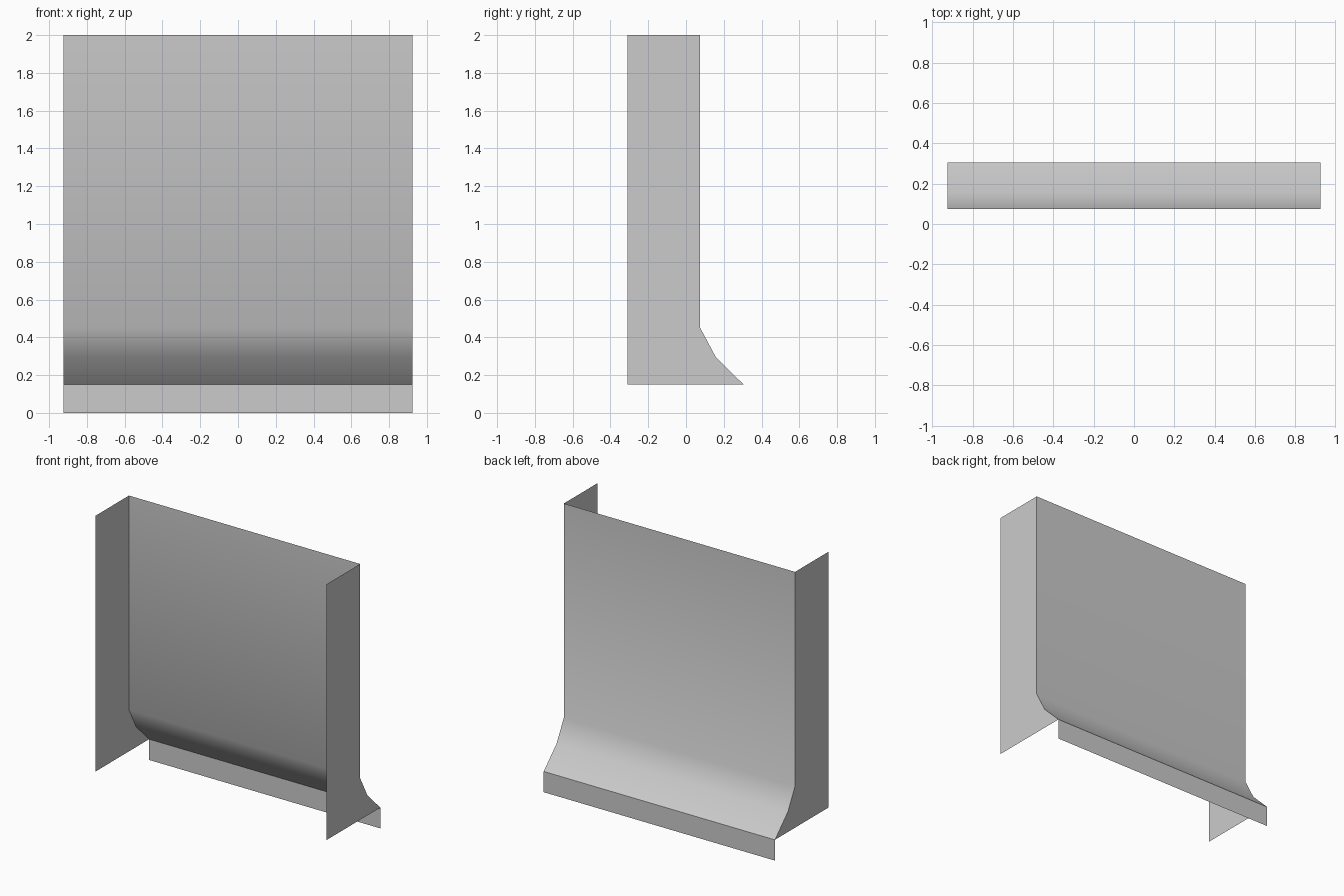
import bpy, math

cube = bpy.data.objects.get("Cube")
if cube:
    bpy.data.objects.remove(cube, do_unlink=True)

HALF_WIDTH = 0.925
FRONT, BACK = -0.31, 0.305
SKIRT_TOP, TOP = 0.15, 2.0
# Back sheet outline in (y, z): straight wall, then a curved flare
flare = [(0.075, TOP), (0.075, 0.45), (0.158, 0.295), (BACK, SKIRT_TOP)]

grey = bpy.data.materials.new("Plain grey")
grey.use_nodes = True
colour = (0.6, 0.6, 0.6, 1)
grey.diffuse_color = colour
grey.node_tree.nodes["Principled BSDF"].inputs["Base Color"].default_value = colour


def add_sheet(name, verts, faces):
    mesh = bpy.data.meshes.new(name)
    mesh.from_pydata(verts, [], faces)
    mesh.materials.append(grey)
    obj = bpy.data.objects.new(name, mesh)
    bpy.context.collection.objects.link(obj)
    return obj


def extrude_across(name, profile):
    """Sweep a (y, z) profile over the full width."""
    verts = [(x, y, z) for y, z in profile for x in (HALF_WIDTH, -HALF_WIDTH)]
    faces = [(2 * i, 2 * i + 1, 2 * i + 3, 2 * i + 2) for i in range(len(profile) - 1)]
    return add_sheet(name, verts, faces)


# Back wall with its flared foot, smooth along the curve
back_panel = extrude_across("back_panel", flare)
bpy.ops.object.select_all(action="DESELECT")
back_panel.select_set(True)
bpy.context.view_layer.objects.active = back_panel
bpy.ops.object.shade_smooth_by_angle(angle=math.radians(35))

# Upright strip hanging below the flare
extrude_across("skirt_strip", [(BACK, SKIRT_TOP), (BACK, 0)])

# Flat side cheeks that follow the flare
outline = flare + [(FRONT, SKIRT_TOP), (FRONT, TOP)]
for name, side in (("left_side", 1), ("right_side", -1)):
    loop = range(len(outline))
    add_sheet(name, [(side * HALF_WIDTH, y, z) for y, z in outline],
              [tuple(loop if side < 0 else reversed(loop))])
